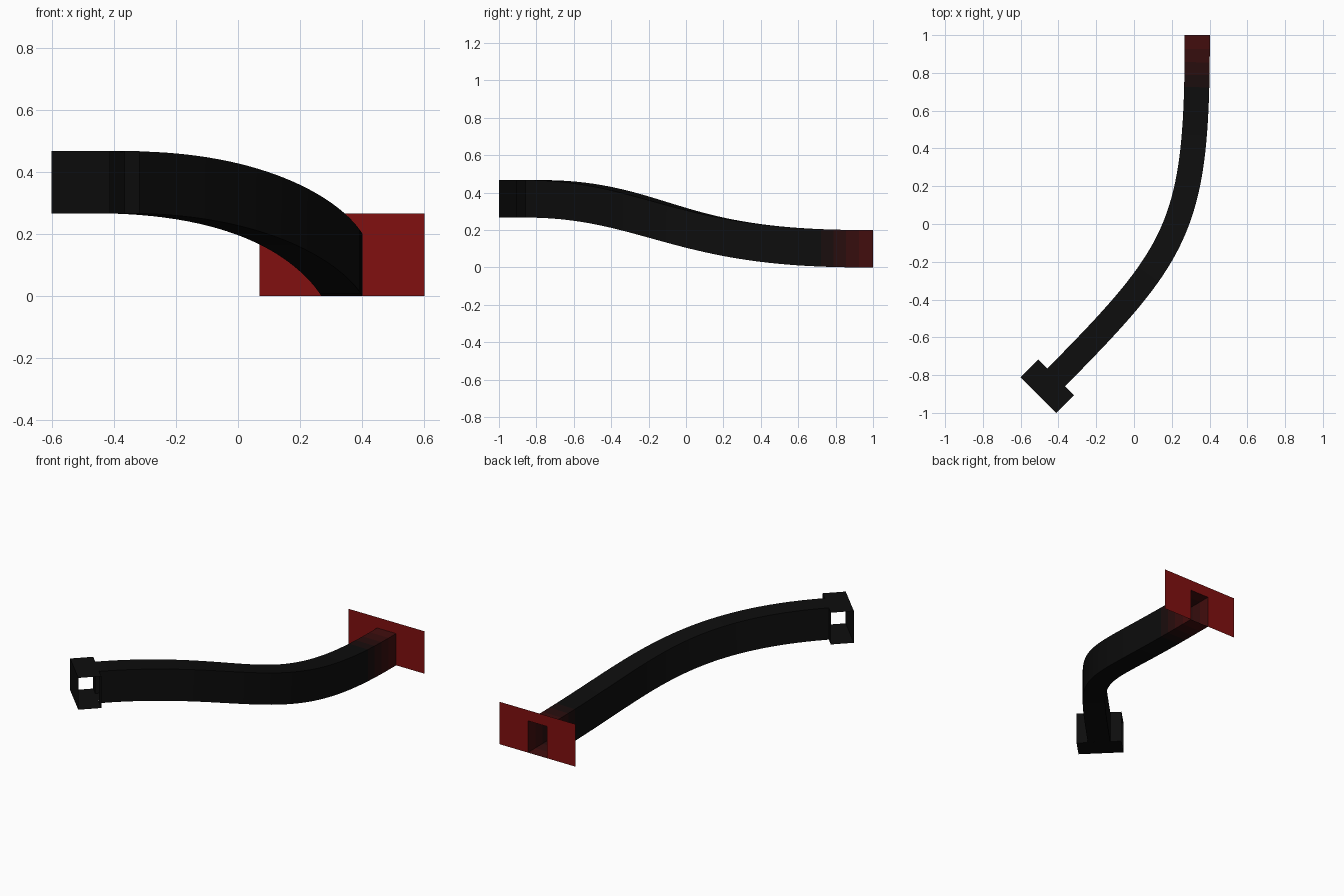
import bpy, bmesh
from mathutils import Vector

if "Cube" in bpy.data.objects:
    bpy.data.objects.remove(bpy.data.objects["Cube"])

W, H, RISE = 0.133, 0.2, 0.267      # passage width, height, climb
END = Vector((-0.412, -0.812))
DIR = Vector((-1, -1)).normalized()
SIDE = Vector((1, -1)).normalized()


def material(name, rgb):
    m = bpy.data.materials.new(name)
    m.diffuse_color = (*rgb, 1)
    m.use_nodes = True
    m.node_tree.nodes["Principled BSDF"].inputs["Base Color"].default_value = m.diffuse_color
    return m


black = material("black", (0.004, 0.004, 0.004))
red = material("dark_red", (0.22, 0.005, 0.005))


def build(name, bm, mats, smooth=False):
    bmesh.ops.remove_doubles(bm, verts=bm.verts, dist=1e-5)
    me = bpy.data.meshes.new(name)
    bm.to_mesh(me)
    bm.free()
    ob = bpy.data.objects.new(name, me)
    bpy.context.collection.objects.link(ob)
    for m in mats:
        me.materials.append(m)
    if smooth:
        bpy.ops.object.select_all(action='DESELECT')
        ob.select_set(True)
        bpy.context.view_layer.objects.active = ob
        bpy.ops.object.shade_smooth_by_angle(angle=0.6)
    return ob


def quad(bm, *pts):
    return bm.faces.new([bm.verts.new(p) for p in pts])


def wall(bm, a, b, z0, z1):
    return quad(bm, (a[0], a[1], z0), (b[0], b[1], z0),
                (b[0], b[1], z1), (a[0], a[1], z1))


# Curved, climbing hollow passage, open at both ends
P = [Vector((0.335, 1)), Vector((0.335, 0)), Vector((0.25, -0.142)), END]
N = 40
FADE = 4
bm = bmesh.new()
rings = []
for i in range(N + 1):
    t = i / N
    u = 1 - t
    c = P[0]*u**3 + P[1]*3*u*u*t + P[2]*3*u*t*t + P[3]*t**3
    d = ((P[1]-P[0])*u*u + (P[2]-P[1])*2*u*t + (P[3]-P[2])*t*t).normalized()
    n = Vector((-d.y, d.x)) * W / 2
    s = t ** 1.1
    z = RISE * (3*s*s - 2*s**3)
    l, r = c - n, c + n
    rings.append([bm.verts.new(p) for p in (
        (l.x, l.y, z), (r.x, r.y, z), (r.x, r.y, z + H), (l.x, l.y, z + H))])
for i in range(N):
    a, b = rings[i], rings[i + 1]
    for k in range(4):
        j = (k + 1) % 4
        f = bm.faces.new((a[k], b[k], b[j], a[j]))
        f.material_index = min(i, FADE)
# red tint fading out near the doorway
tints = [material(f"fade_{i}", (0.05*(1-i/FADE)**1.5 + 0.004, 0.004, 0.004))
         for i in range(FADE)]
build("curved_passage", bm, tints + [black], smooth=True)

# Cross passage at the upper end, open at its two short ends
bm = bmesh.new()
half = 0.1333
C, D = END + SIDE*half, END - SIDE*half
A, B = D + DIR*half, C + DIR*half
wall(bm, A, B, RISE, RISE + H)
wall(bm, END + SIDE*W/2, C, RISE, RISE + H)
wall(bm, D, END - SIDE*W/2, RISE, RISE + H)
for z in (RISE, RISE + H):
    quad(bm, *[(p.x, p.y, z) for p in (A, B, C, D)])
bmesh.ops.recalc_face_normals(bm, faces=bm.faces)
build("cross_passage", bm, [black])

# Red end wall around the doorway
bm = bmesh.new()
x0, x1, x2, x3 = 0.07, 0.335 - W/2, 0.335 + W/2, 0.6
for a, b in ((x0, x1), (x2, x3)):
    wall(bm, (b, 1), (a, 1), 0, H)
for a, b in ((x0, x1), (x1, x2), (x2, x3)):
    wall(bm, (b, 1), (a, 1), H, 0.267)
build("end_wall", bm, [red])
